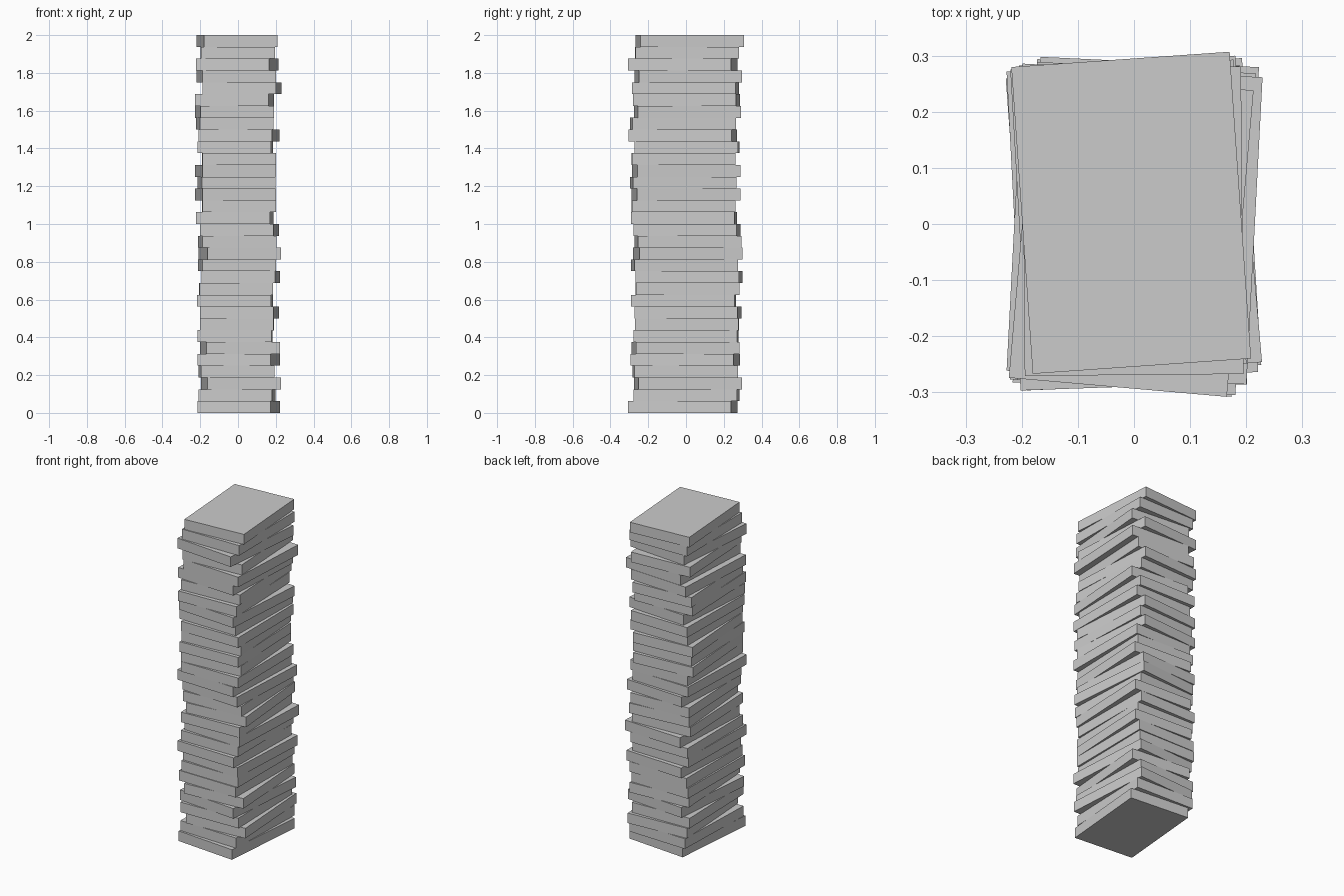
import bpy
import math

default_cube = bpy.data.objects.get("Cube")
if default_cube:
    bpy.data.objects.remove(default_cube, do_unlink=True)

# Single plain colour
slab_grey = bpy.data.materials.new("light_grey")
slab_grey.use_nodes = True
colour = (0.6, 0.6, 0.6, 1)
slab_grey.diffuse_color = colour
slab_grey.node_tree.nodes["Principled BSDF"].inputs["Base Color"].default_value = colour

WIDTH, DEPTH, STACK_HEIGHT = 0.39, 0.548, 2.0

# Bottom to top: turn in degrees, then x and y offset in thousandths
placements = [
    (-5, 3, -18), (-2, -5, 3), (3.6, 15, 10), (1.5, -8, -5),
    (-5, 3, -5), (3.5, 10, -2), (-0.8, -15, 0), (-0.3, -5, 5),
    (-3, 8, 10), (-1.3, -15, -13), (0.3, -10, 7), (-2.7, 15, 15),
    (2.5, -5, -8), (5, 10, 10), (2.7, -5, 10), (-3, 8, 5),
    (-2, -17, -10), (0.3, 5, -13), (4.2, -14, 0), (2.3, -8, -15),
    (4, -13, 2), (0.3, 5, -13), (-1, -15, 5), (-4, 5, -18),
    (2, -17, -16), (3, -18, 8), (-3, -18, 2), (-3, 20, -2),
    (3.3, -10, 13), (-5, -5, -18), (0.5, -2, 5), (4, -5, 20),
]
thickness = STACK_HEIGHT / len(placements)


def add_slab(level, turn, shift_x, shift_y):
    """Add one flat slab at its level of the stack."""
    bpy.ops.mesh.primitive_cube_add(
        size=1,
        location=(shift_x / 1000, shift_y / 1000, (level + 0.5) * thickness),
        rotation=(0, 0, math.radians(turn)),
    )
    slab = bpy.context.object
    slab.name = f"stack_slab_{level + 1}"
    slab.scale = (WIDTH, DEPTH, thickness)
    bpy.ops.object.transform_apply(location=False, rotation=False, scale=True)
    slab.data.materials.append(slab_grey)


# Stack of loosely turned slabs
for level, (turn, shift_x, shift_y) in enumerate(placements):
    add_slab(level, turn, shift_x, shift_y)
